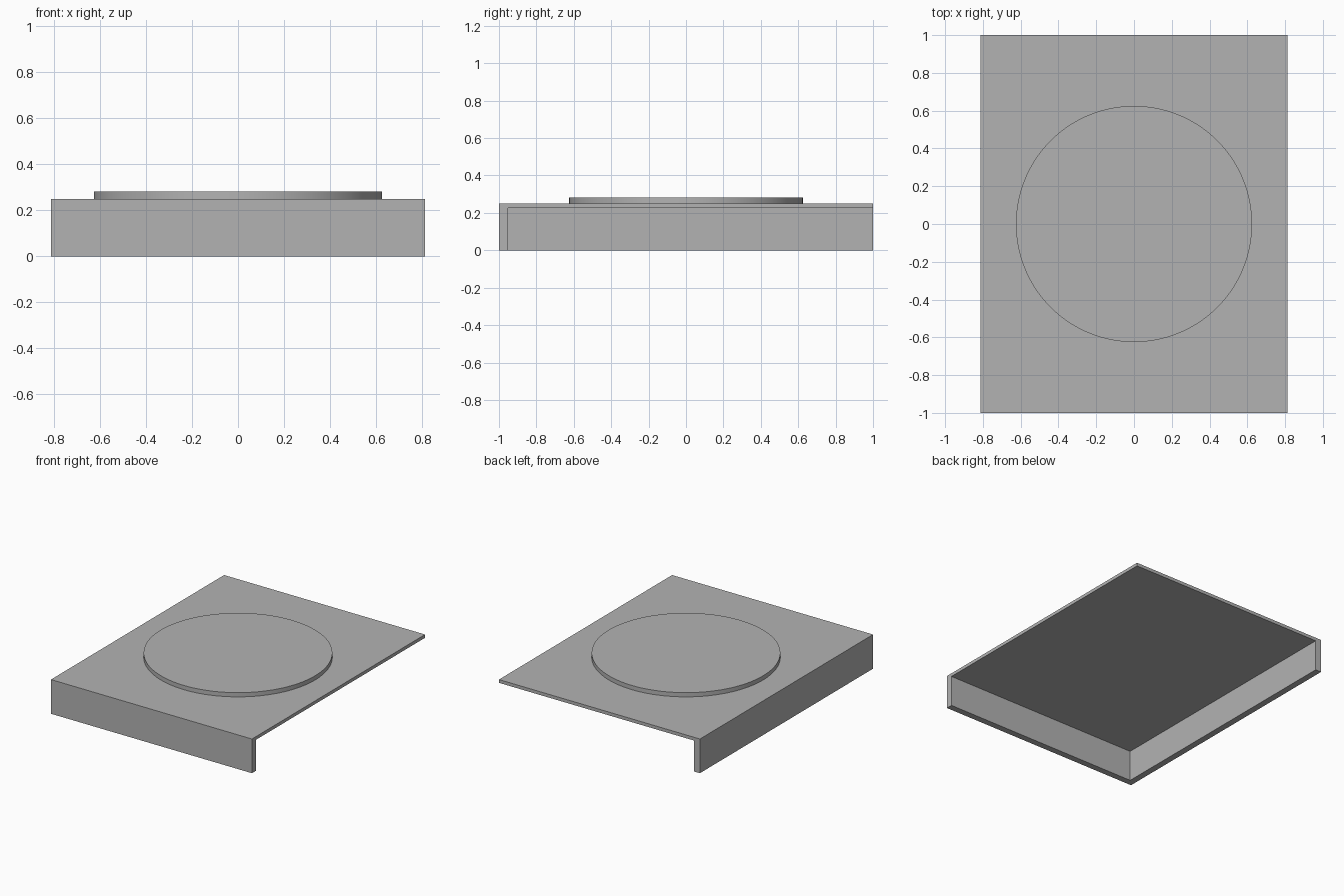
import bpy
import math

W, L, H = 1.625, 2.0, 0.25      # overall plate width, length, height
WALL, TOP = 0.047, 0.024        # wall and top thickness
DISC_R, DISC_H = 0.625, 0.031

cube = bpy.data.objects.get("Cube")
if cube:
    bpy.data.objects.remove(cube, do_unlink=True)

grey = bpy.data.materials.new("plain_grey")
grey.use_nodes = True
colour = (0.45, 0.45, 0.45, 1)
grey.diffuse_color = colour
grey.node_tree.nodes["Principled BSDF"].inputs["Base Color"].default_value = colour


def box(name, low, high):
    """Box between two opposite corners."""
    centre = [(a + b) / 2 for a, b in zip(low, high)]
    bpy.ops.mesh.primitive_cube_add(size=1, location=centre)
    ob = bpy.context.object
    ob.name = name
    ob.scale = [b - a for a, b in zip(low, high)]
    bpy.ops.object.transform_apply(location=True, rotation=False, scale=True)
    ob.data.materials.append(grey)
    return ob


# Cover: thin top with a front wall and a wall on the -x side
cover = box("cover", (-W / 2, -L / 2, 0), (W / 2, L / 2, H))

# Hollow that leaves the back, the +x side and the underside open
hollow = box("hollow_cutter", (-W / 2 + WALL, -L / 2 + WALL, -1), (W, L, H - TOP))
cut = cover.modifiers.new("hollow", "BOOLEAN")
cut.operation = "DIFFERENCE"
cut.solver = "EXACT"
cut.object = hollow
bpy.context.view_layer.objects.active = cover
bpy.ops.object.modifier_apply(modifier=cut.name)
bpy.data.objects.remove(hollow, do_unlink=True)

# Raised round disc on the top
bpy.ops.mesh.primitive_cylinder_add(vertices=128, radius=DISC_R, depth=DISC_H,
                                    location=(0, 0, H + DISC_H / 2))
disc = bpy.context.object
disc.name = "raised_disc"
disc.data.materials.append(grey)
bpy.ops.object.shade_smooth_by_angle(angle=math.radians(30))
